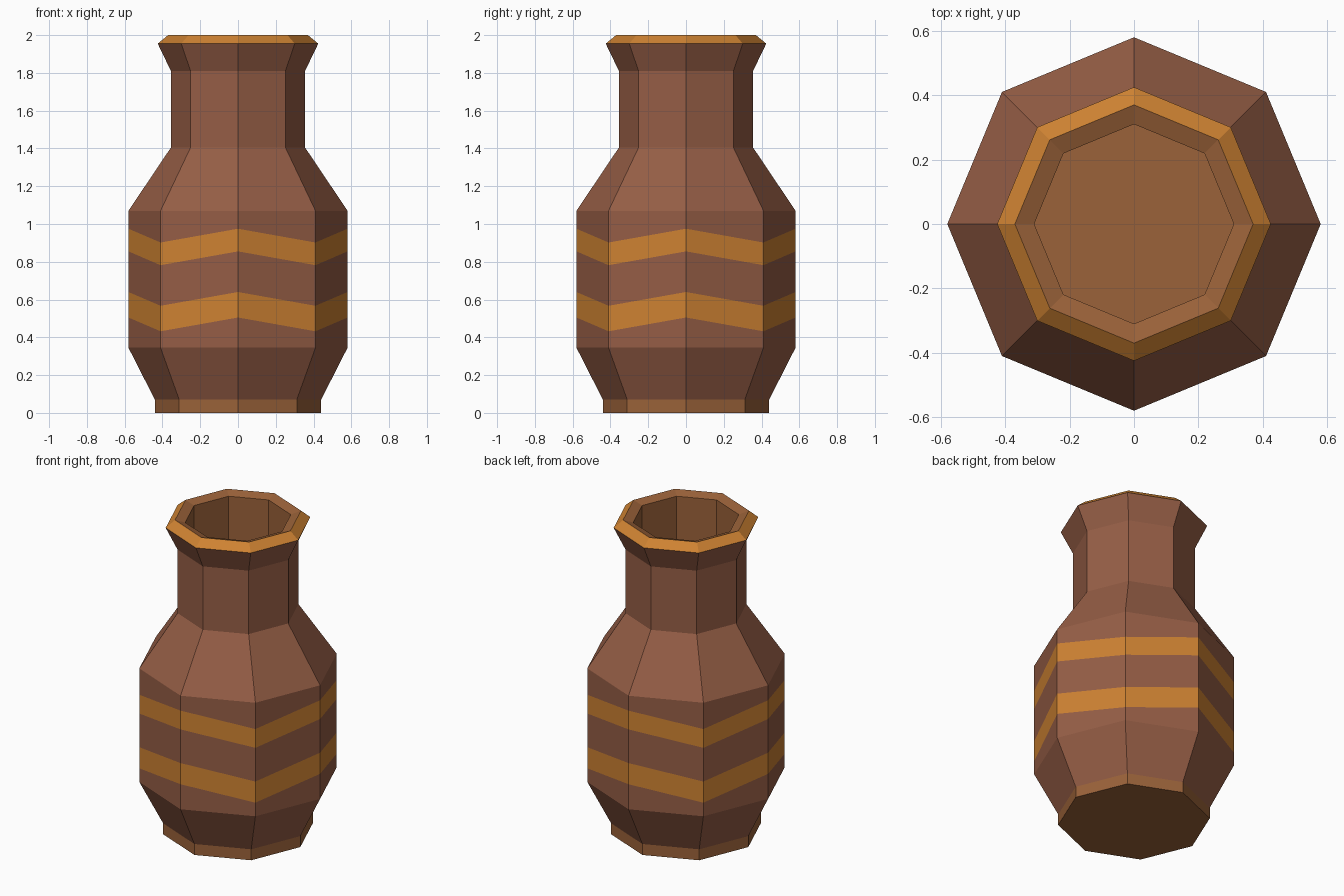
import bpy, bmesh, math

if "Cube" in bpy.data.objects:
    bpy.data.objects.remove(bpy.data.objects["Cube"])

SIDES = 8


def make_mat(name, rgb):
    m = bpy.data.materials.new(name)
    m.diffuse_color = (*rgb, 1.0)
    m.use_nodes = True
    m.node_tree.nodes["Principled BSDF"].inputs["Base Color"].default_value = m.diffuse_color
    return m


CLAY, OCHRE, TAN = 0, 1, 2
mats = [make_mat("red_brown_clay", (0.305, 0.112, 0.061)),
        make_mat("ochre_paint", (0.62, 0.225, 0.032)),
        make_mat("tan_clay", (0.325, 0.122, 0.041))]

# Profile from foot over the rim to the inside floor:
# radius, height, zigzag drop on every other corner, colour of the band above
DROP = 0.073
profile = [
    (0.44, 0.00, 0, TAN),       # foot
    (0.44, 0.07, 0, CLAY),      # lower flare
    (0.58, 0.345, 0, CLAY),     # belly
    (0.58, 0.505, DROP, OCHRE),  # lower zigzag stripe
    (0.58, 0.64, DROP, CLAY),
    (0.58, 0.855, DROP, OCHRE),  # upper zigzag stripe
    (0.58, 0.975, DROP, CLAY),
    (0.58, 1.07, 0, CLAY),      # shoulder
    (0.355, 1.405, 0, CLAY),    # neck
    (0.355, 1.81, 0, CLAY),     # lip flare
    (0.425, 1.955, 0, OCHRE),   # painted rim
    (0.37, 2.00, 0, TAN),       # inner rim bevel
    (0.31, 1.98, 0, TAN),       # inner wall
    (0.31, 1.40, 0, TAN),       # inner floor
]

bm = bmesh.new()
rings = []
for r, z, drop, _ in profile:
    ring = []
    for i in range(SIDES):
        a = 2 * math.pi * i / SIDES
        ring.append(bm.verts.new((r * math.cos(a), r * math.sin(a),
                                  z - drop * (i % 2))))
    rings.append(ring)

# Side bands
for k in range(len(rings) - 1):
    lo, hi = rings[k], rings[k + 1]
    for i in range(SIDES):
        j = (i + 1) % SIDES
        f = bm.faces.new((lo[i], lo[j], hi[j], hi[i]))
        f.material_index = profile[k][3]

# Underside and inner floor
bm.faces.new(rings[0][::-1]).material_index = TAN
bm.faces.new(rings[-1]).material_index = TAN

mesh = bpy.data.meshes.new("vase")
bm.to_mesh(mesh)
bm.free()
for m in mats:
    mesh.materials.append(m)
vase = bpy.data.objects.new("vase", mesh)
bpy.context.collection.objects.link(vase)
